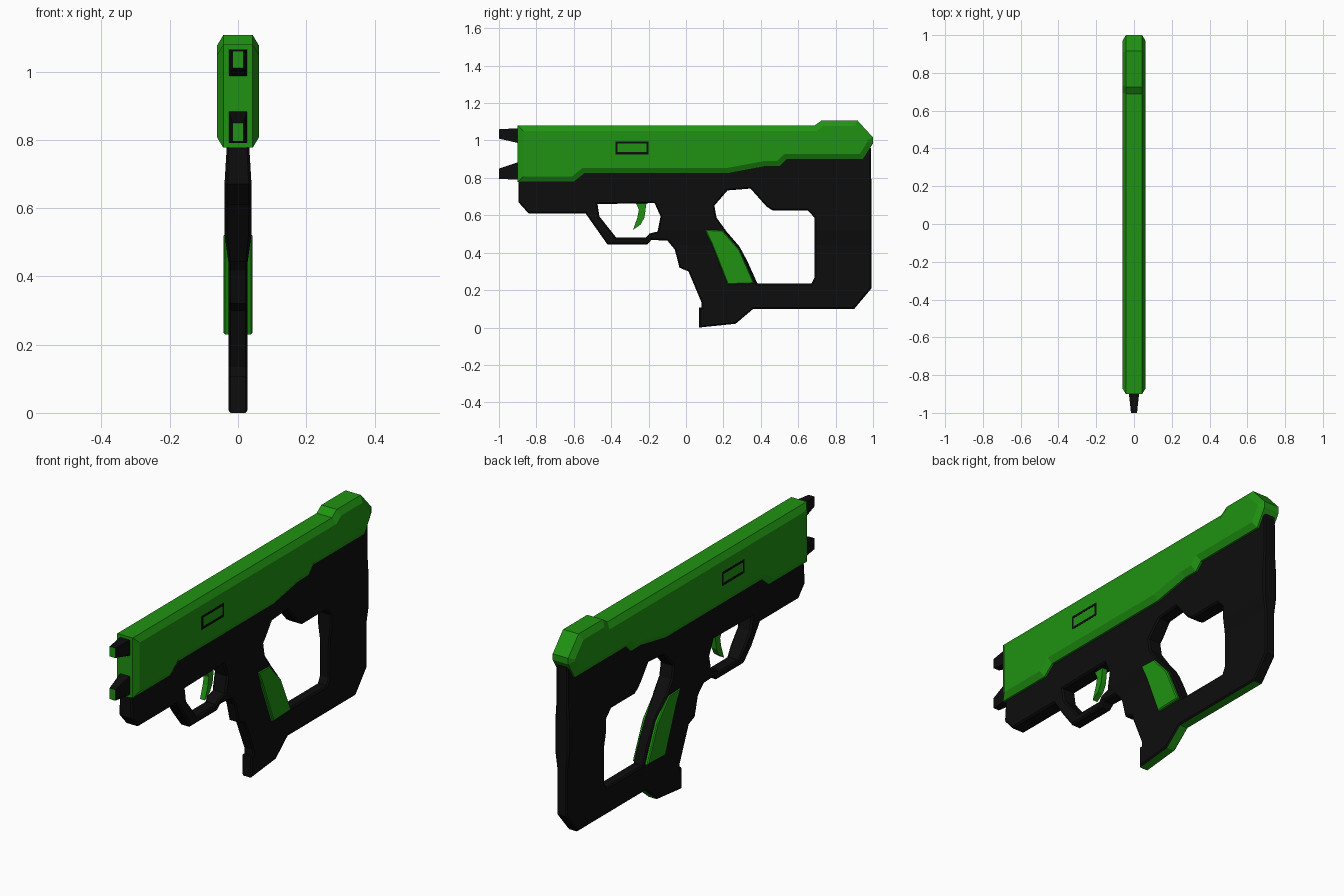
import bpy, bmesh
from mathutils import Vector

if "Cube" in bpy.data.objects:
    bpy.data.objects.remove(bpy.data.objects["Cube"])


def material(name, rgb):
    m = bpy.data.materials.new(name)
    m.diffuse_color = (*rgb, 1)
    m.use_nodes = True
    m.node_tree.nodes["Principled BSDF"].inputs["Base Color"].default_value = m.diffuse_color
    return m


GREEN = material("green", (0.014, 0.29, 0.006))
BLACK = material("black", (0.004, 0.004, 0.004))


def inset(pts, d):
    """Offset a closed outline towards its inside (negative d grows it)."""
    n = len(pts)
    p = [Vector(q) for q in pts]
    area = sum(p[i].x * p[(i + 1) % n].y - p[(i + 1) % n].x * p[i].y for i in range(n))
    s = 1 if area > 0 else -1
    out = []
    for i in range(n):
        a = (p[i] - p[i - 1]).normalized()
        b = (p[(i + 1) % n] - p[i]).normalized()
        na, nb = Vector((-a.y, a.x)) * s, Vector((-b.y, b.x)) * s
        out.append(p[i] + (na + nb) * d / max(1 + na.dot(nb), 0.3))
    return out


def finish(name, bm, mats):
    bmesh.ops.recalc_face_normals(bm, faces=bm.faces)
    me = bpy.data.meshes.new(name)
    bm.to_mesh(me)
    bm.free()
    for m in mats:
        me.materials.append(m)
    ob = bpy.data.objects.new(name, me)
    bpy.context.collection.objects.link(ob)
    return ob


def plate_mesh(loops, half, cham=0.0, cham_x=0.0):
    """Side profile (y, z) with holes, extruded over x with chamfered rims."""
    bm = bmesh.new()
    caps = ([], [])
    for k, loop in enumerate(loops):
        small = inset(loop, cham if k == 0 else -cham)
        layers = [(-half, small), (half, small)]
        if cham:
            layers[1:1] = [(cham_x - half, loop), (half - cham_x, loop)]
        rings = [[bm.verts.new((x, q[0], q[1])) for q in pts] for x, pts in layers]
        n = len(loop)
        for r, s in zip(rings, rings[1:]):
            for i in range(n):
                j = (i + 1) % n
                bm.faces.new((r[i], r[j], s[j], s[i]))
        for cap, r in zip(caps, (rings[0], rings[-1])):
            cap += [bm.edges.get((r[i], r[(i + 1) % n])) for i in range(n)]
    for cap in caps:
        bmesh.ops.triangle_fill(bm, use_beauty=True, edges=cap, normal=(1, 0, 0))
    bmesh.ops.recalc_face_normals(bm, faces=bm.faces)
    return bm


def plate(name, loops, half, mat, cham=0.0, cham_x=0.0):
    return finish(name, plate_mesh(loops, half, cham, cham_x), [mat])


# Upper green shell
shell = [(-0.90, 1.08), (0.687, 1.08), (0.725, 1.107), (0.917, 1.107), (1.0, 1.016),
         (1.0, 0.985), (0.947, 0.898), (0.537, 0.898), (0.50, 0.86), (0.42, 0.86),
         (0.222, 0.823), (-0.543, 0.823), (-0.60, 0.777), (-0.90, 0.777)]
plate("upper_shell", [shell], 0.061, GREEN, 0.03, 0.018)

# Black frame with trigger and grip openings
frame = [(-0.896, 0.79), (-0.896, 0.67), (-0.842, 0.61), (-0.537, 0.61), (-0.42, 0.444),
         (-0.206, 0.444), (-0.185, 0.468), (-0.10, 0.465), (-0.06, 0.417), (-0.035, 0.32),
         (0.013, 0.30), (0.083, 0.134), (0.083, 0.107), (0.07, 0.107), (0.07, 0.0),
         (0.265, 0.02), (0.36, 0.10), (0.90, 0.10), (0.992, 0.21), (0.99, 0.96),
         (0.93, 0.96), (0.50, 0.91), (0.20, 0.86), (-0.50, 0.86), (-0.60, 0.81)]
trigger_hole = [(-0.473, 0.66), (-0.168, 0.665), (-0.136, 0.594), (-0.152, 0.513),
                (-0.195, 0.503), (-0.217, 0.48), (-0.372, 0.48), (-0.463, 0.594)]
grip_hole = [(0.222, 0.733), (0.345, 0.743), (0.43, 0.647), (0.463, 0.626), (0.65, 0.626),
             (0.687, 0.588), (0.687, 0.267), (0.671, 0.235), (0.382, 0.235), (0.329, 0.353),
             (0.286, 0.433), (0.217, 0.513), (0.163, 0.588), (0.152, 0.652)]
bm = plate_mesh([frame, trigger_hole, grip_hole], 0.028, 0.007, 0.006)

# Green strips along the underside
for f in bm.faces:
    c = f.calc_center_median()
    if f.normal.z < -0.5 and abs(f.normal.x) < 0.1 and c.y > 0.1 and c.z < 0.11:
        f.material_index = 1

# The frame swells in width towards the receiver
widths = [(0.0, 0.028), (0.44, 0.028), (0.52, 0.039), (0.68, 0.039), (0.78, 0.033), (1.2, 0.033)]
for z, _ in widths[1:-1]:
    bmesh.ops.bisect_plane(bm, geom=bm.verts[:] + bm.edges[:] + bm.faces[:], dist=1e-5,
                           plane_co=(0, 0, z), plane_no=(0, 0, 1))
for v in bm.verts:
    for (z0, w0), (z1, w1) in zip(widths, widths[1:]):
        if z0 <= v.co.z < z1:
            v.co.x *= (w0 + (w1 - w0) * (v.co.z - z0) / (z1 - z0)) / 0.028
            break
finish("frame", bm, [BLACK, GREEN])

# Grip panels
plate("grip_panels", [[(0.10, 0.524), (0.195, 0.52), (0.286, 0.417), (0.366, 0.235),
                       (0.222, 0.23), (0.174, 0.353), (0.136, 0.449)]], 0.043, GREEN, 0.005, 0.005)

# Trigger
plate("trigger", [[(-0.27, 0.67), (-0.211, 0.67), (-0.222, 0.588), (-0.243, 0.55),
                   (-0.283, 0.522), (-0.26, 0.588), (-0.252, 0.63)]], 0.014, GREEN)


# Rectangular outline on both sides of the shell
def rect(y0, y1, z0, z1):
    return [(y0, z0), (y1, z0), (y1, z1), (y0, z1)]


plate("side_window_rim", [rect(-0.377, -0.20, 0.926, 0.995),
                          rect(-0.365, -0.212, 0.938, 0.983)], 0.062, BLACK)

# Front prongs: tapered black blocks with green tips
for name, (b0, b1), (t0, t1) in (("upper_prong", (0.985, 1.066), (1.01, 1.06)),
                                 ("lower_prong", (0.79, 0.886), (0.795, 0.85))):
    bm = bmesh.new()
    base, tip = ([bm.verts.new((sx * w, y, z)) for sx, z in ((-1, z0), (1, z0), (1, z1), (-1, z1))]
                 for w, y, z0, z1 in ((0.028, -0.89, b0, b1), (0.016, -1.0, t0, t1)))
    bm.faces.new(base)
    bm.faces.new(tip).material_index = 1
    for i in range(4):
        j = (i + 1) % 4
        bm.faces.new((base[i], base[j], tip[j], tip[i]))
    finish(name, bm, [BLACK, GREEN])
